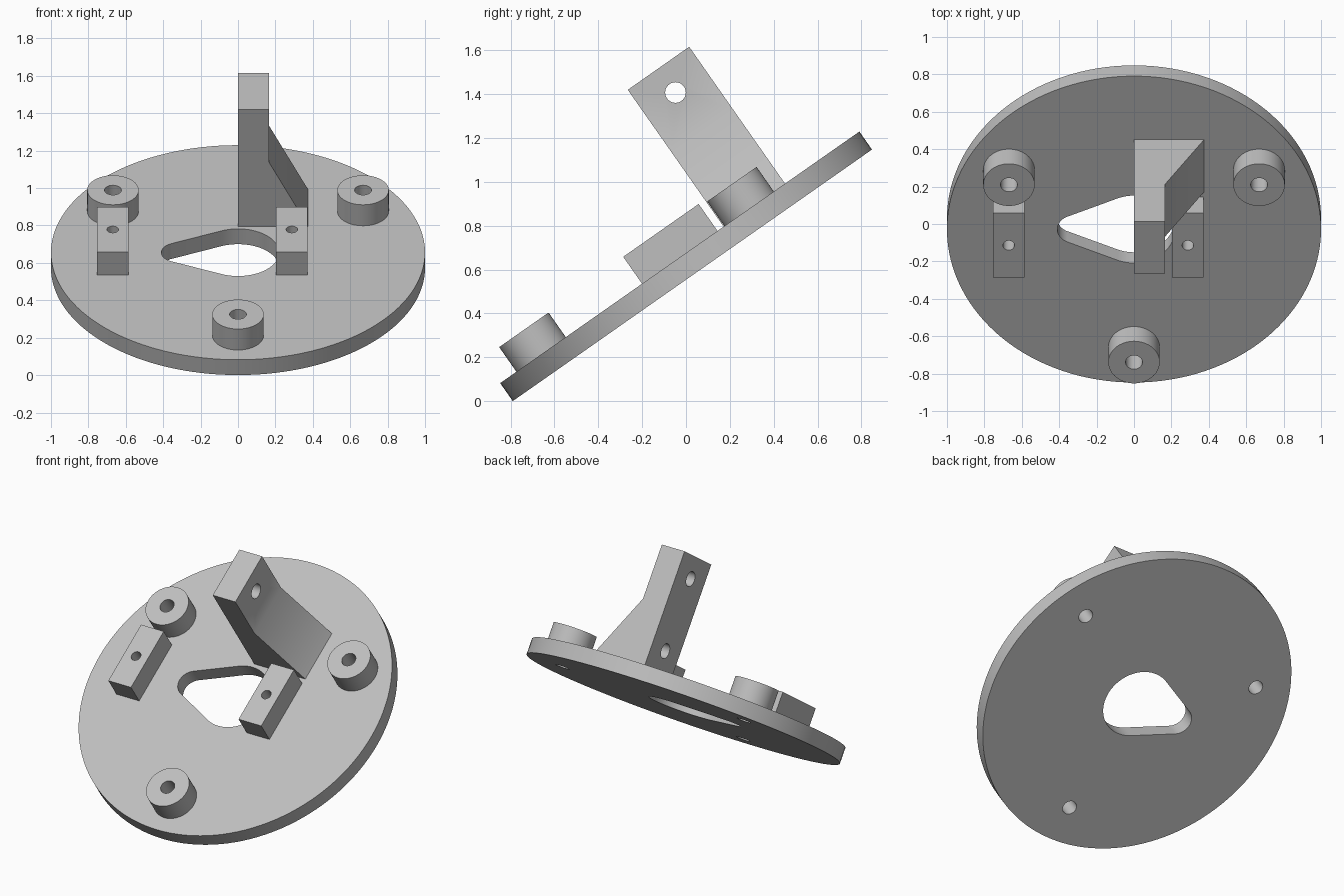
import bpy, bmesh
from math import radians, cos, sin, pi, acos
from mathutils import Matrix

cube = bpy.data.objects.get("Cube")
if cube:
    bpy.data.objects.remove(cube, do_unlink=True)

grey = bpy.data.materials.new("light_grey")
grey.use_nodes = True
grey.diffuse_color = (0.52, 0.52, 0.52, 1)
grey.node_tree.nodes["Principled BSDF"].inputs["Base Color"].default_value = grey.diffuse_color

# Everything is modelled flat, then tilted about x
TILT = Matrix.Translation((0, 0.029, 0.574)) @ Matrix.Rotation(radians(35), 4, 'X')
THICK = 0.1
BOSS_TOP = 0.237
BLOCK_TOP = 0.25
ARM_FRONT, ARM_BACK, ARM_TOP, ARM_WIDE = 0.244, 0.586, 0.862, 0.167


def arc(cx, cy, r, start=0.0, end=2 * pi, n=64):
    steps = n if end - start >= 2 * pi else n - 1
    return [(cx + r * cos(start + (end - start) * i / steps),
             cy + r * sin(start + (end - start) * i / steps)) for i in range(n)]


def rect(x0, x1, y0, y1):
    return [(x0, y0), (x1, y0), (x1, y1), (x0, y1)]


def prism(name, profile, lo, hi, axis='Z'):
    """Extrude a 2D profile along an axis."""
    place = {'X': lambda a, b, h: (h, a, b),
             'Y': lambda a, b, h: (a, h, b),
             'Z': lambda a, b, h: (a, b, h)}[axis]
    bm = bmesh.new()
    low = [bm.verts.new(place(a, b, lo)) for a, b in profile]
    high = [bm.verts.new(place(a, b, hi)) for a, b in profile]
    bm.faces.new(low)
    bm.faces.new(high)
    for i in range(len(low)):
        j = (i + 1) % len(low)
        bm.faces.new((low[i], low[j], high[j], high[i]))
    bmesh.ops.recalc_face_normals(bm, faces=bm.faces)
    mesh = bpy.data.meshes.new(name)
    bm.to_mesh(mesh)
    bm.free()
    obj = bpy.data.objects.new(name, mesh)
    bpy.context.collection.objects.link(obj)
    return obj


def finish(obj, cutters):
    """Cut the holes, tilt, colour and shade a part."""
    for c in cutters:
        mod = obj.modifiers.new("hole", 'BOOLEAN')
        mod.operation = 'DIFFERENCE'
        mod.solver = 'EXACT'
        mod.object = c
    bpy.context.view_layer.update()
    graph = bpy.context.evaluated_depsgraph_get()
    mesh = bpy.data.meshes.new_from_object(obj.evaluated_get(graph))
    obj.modifiers.clear()
    obj.data = mesh
    mesh.name = obj.name
    mesh.transform(TILT)
    mesh.materials.clear()
    mesh.materials.append(grey)
    for c in cutters:
        bpy.data.objects.remove(c, do_unlink=True)
    bpy.ops.object.select_all(action='DESELECT')
    obj.select_set(True)
    bpy.context.view_layer.objects.active = obj
    bpy.ops.object.shade_smooth_by_angle(angle=radians(30))


def screw_hole(x, y):
    return prism("hole", arc(x, y, 0.045, n=32), -0.1, 0.4)


# Three bosses around the plate
boss_spots = [(0.772 * cos(radians(a)), 0.772 * sin(radians(a))) for a in (-90, 30, 150)]
for name, (x, y) in zip(("front_boss", "left_boss", "right_boss"), boss_spots):
    finish(prism(name, arc(x, y, 0.1375), THICK, BOSS_TOP), [screw_hole(x, y)])

# Round base plate with a teardrop opening
big, small, gap = 0.22, 0.09, 0.32
t = acos((big - small) / gap)
teardrop = arc(0, 0, big, -pi + t, pi - t) + arc(-gap, 0, small, pi - t, pi + t, n=32)
opening = prism("opening", teardrop, -0.1, 0.3)
finish(prism("base_plate", arc(0, 0, 1, n=128), 0, THICK),
       [opening] + [screw_hole(x, y) for x, y in boss_spots])

# Two mounting blocks with blind holes
for name, x in (("right_block", -0.67), ("left_block", 0.288)):
    block = prism(name, rect(x - 0.0835, x + 0.0835, -0.21, 0.21), THICK, BLOCK_TOP)
    finish(block, [prism("hole", arc(x, 0, 0.031, n=32), THICK + 0.005, 0.4)])

# Upright arm with a sloped gusset, a through hole and a blind hole
outline = [(0, THICK), (0.375, THICK), (ARM_WIDE, 0.515), (ARM_WIDE, ARM_TOP), (0, ARM_TOP)]
mid = (ARM_FRONT + ARM_BACK) / 2
finish(prism("upright_arm", outline, ARM_FRONT, ARM_BACK, 'Y'),
       [prism("hole", arc(mid, 0.727, 0.047, n=32), -0.1, 0.3, 'X'),
        prism("hole", arc(mid, 0.265, 0.047, n=32), -0.1, ARM_WIDE, 'X')])
